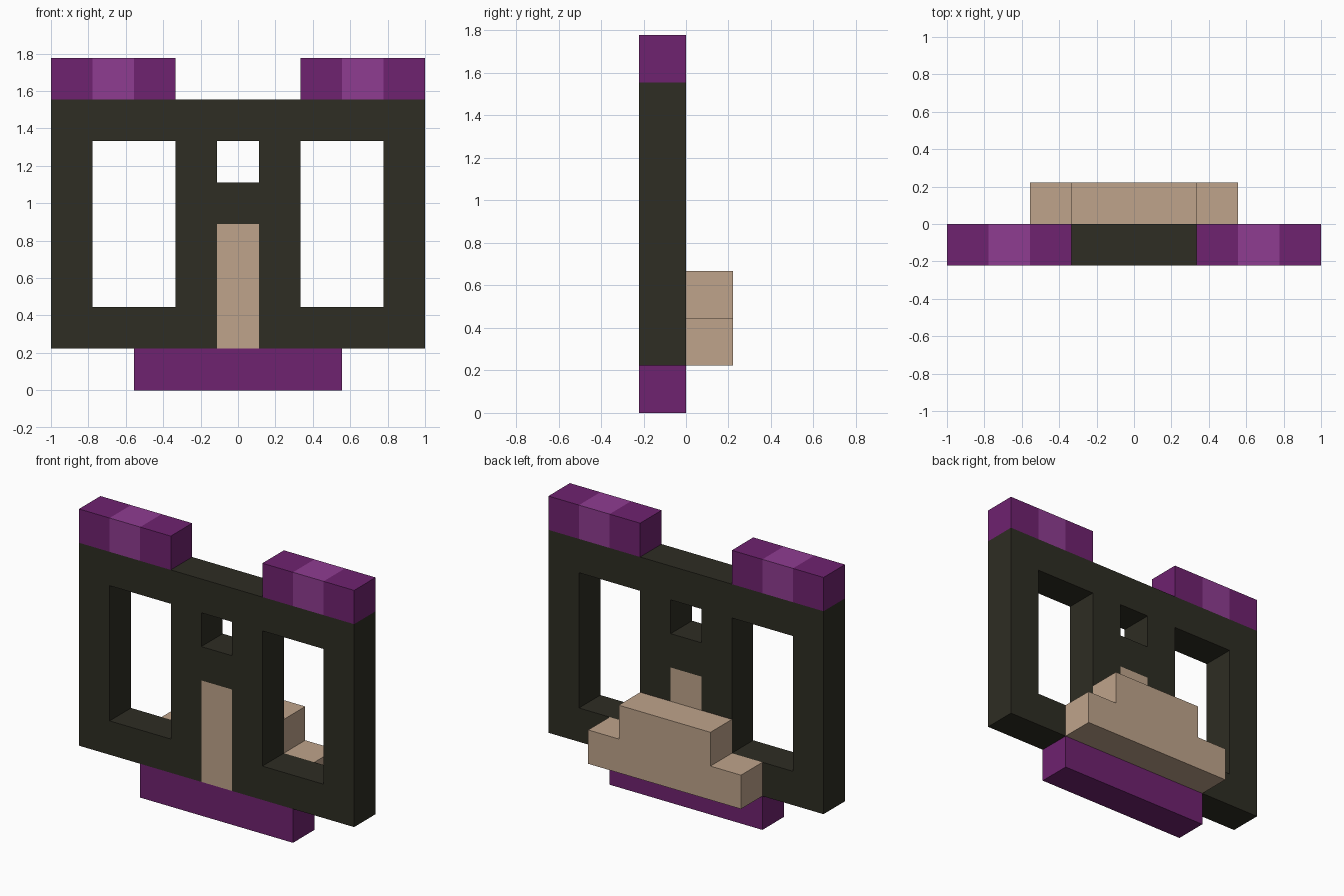
import bpy, bmesh

if "Cube" in bpy.data.objects:
    bpy.data.objects.remove(bpy.data.objects["Cube"])

U = 2 / 9  # one block


def material(name, rgb):
    m = bpy.data.materials.new(name)
    lin = [((c / 255 + 0.055) / 1.055) ** 2.4 for c in rgb]
    m.diffuse_color = (*lin, 1)
    m.use_nodes = True
    m.node_tree.nodes["Principled BSDF"].inputs["Base Color"].default_value = m.diffuse_color
    return m


DARK = material("dark_olive", (46, 45, 35))
PURPLE = material("purple", (111, 34, 112))
LILAC = material("light_purple", (143, 60, 145))
TAN = material("tan", (191, 164, 139))


def slab(name, cells, y0, mats, pick=lambda x: 0):
    """One-block-thick solid from a set of (column, row) blocks; column 0 is the middle."""
    bm = bmesh.new()
    corners = {}

    def vert(i, k):
        if (i, k) not in corners:
            corners[i, k] = bm.verts.new(((i - 0.5) * U, y0 * U, k * U))
        return corners[i, k]

    for i, k in sorted(cells):
        bm.faces.new([vert(i, k), vert(i + 1, k), vert(i + 1, k + 1), vert(i, k + 1)])
    ext = bmesh.ops.extrude_face_region(bm, geom=bm.faces[:], use_keep_orig=True)
    moved = [g for g in ext["geom"] if isinstance(g, bmesh.types.BMVert)]
    bmesh.ops.translate(bm, verts=moved, vec=(0, U, 0))
    bmesh.ops.recalc_face_normals(bm, faces=bm.faces[:])
    for f in bm.faces:
        # side faces take the colour of the block they belong to
        f.material_index = pick(f.calc_center_median().x / U)
    me = bpy.data.meshes.new(name)
    bm.to_mesh(me)
    bm.free()
    for m in mats:
        me.materials.append(m)
    ob = bpy.data.objects.new(name, me)
    bpy.context.collection.objects.link(ob)
    return ob


def rect(i0, i1, k0, k1):
    return {(i, k) for i in range(i0, i1 + 1) for k in range(k0, k1 + 1)}


# Dark frame with two tall windows, a small peephole and a slot for the centre strip
strip = rect(0, 0, 1, 3)
frame = rect(-4, 4, 1, 6) - rect(-3, -2, 2, 5) - rect(2, 3, 2, 5) - {(0, 5)} - strip
slab("frame", frame, -1, [DARK])
slab("centre_strip", strip, -1, [TAN])

# Foot under the frame
slab("foot", rect(-2, 2, 0, 0), -1, [PURPLE])

# Striped caps on the top corners
for side, start in (("left", -4), ("right", 2)):
    slab(f"{side}_cap", rect(start, start + 2, 7, 7), -1, [PURPLE, LILAC],
         lambda x: int(abs(abs(x) - 3) < 0.4))

# Stepped block on the back
slab("back_step", rect(-2, 2, 1, 1) | rect(-1, 1, 2, 2), 0, [TAN])
